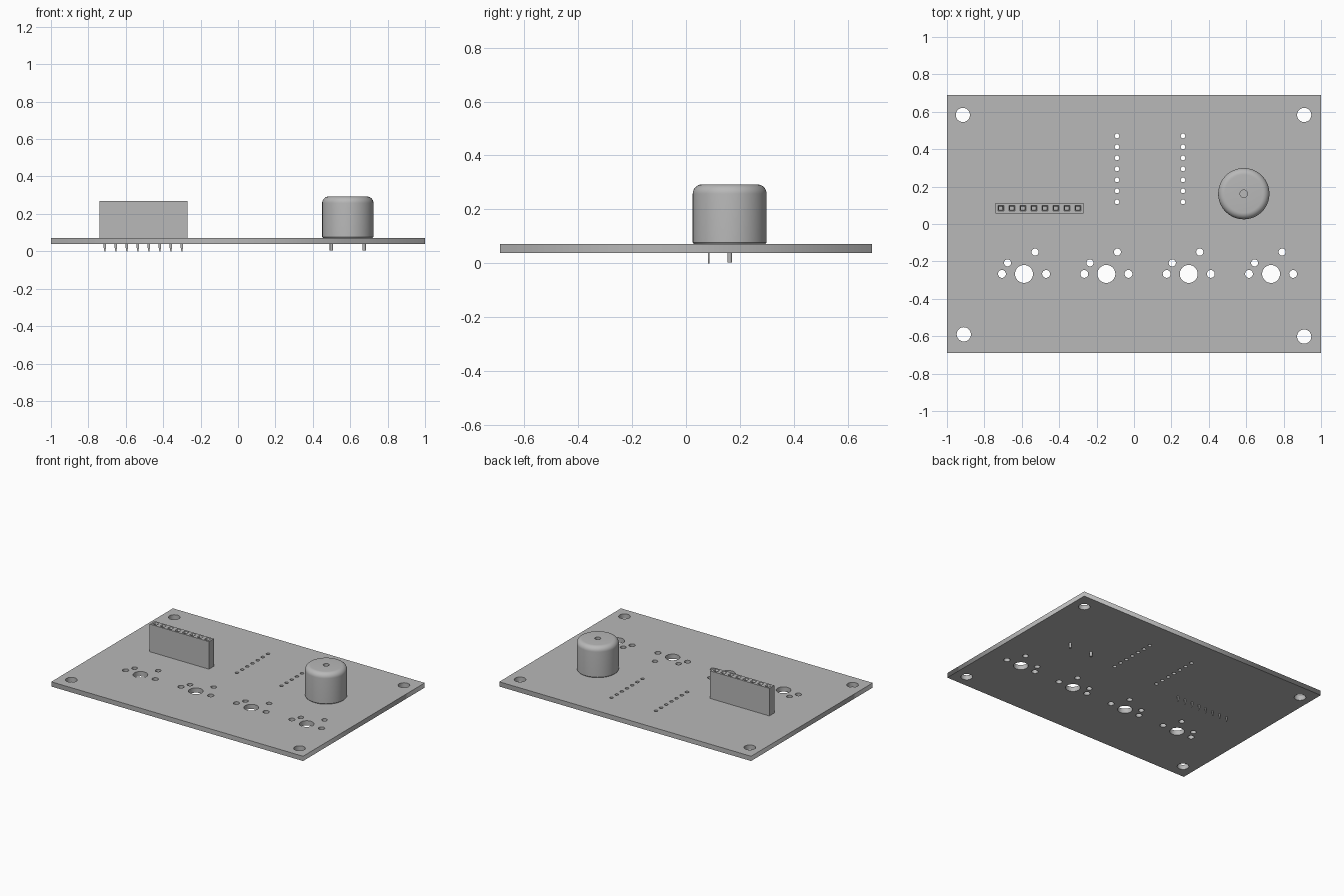
import bpy, bmesh, math
from mathutils import Vector

old = bpy.data.objects.get("Cube")
if old:
    bpy.data.objects.remove(old, do_unlink=True)

grey = bpy.data.materials.new("plain grey")
grey.use_nodes = True
colour = (0.48, 0.48, 0.48, 1)
grey.diffuse_color = colour
grey.node_tree.nodes["Principled BSDF"].inputs["Base Color"].default_value = colour

BOTTOM, TOP = 0.038, 0.072
PITCH = 0.0588


def finish(bm, name, smooth=False):
    bmesh.ops.remove_doubles(bm, verts=bm.verts, dist=1e-5)
    bmesh.ops.recalc_face_normals(bm, faces=bm.faces)
    mesh = bpy.data.meshes.new(name)
    bm.to_mesh(mesh)
    bm.free()
    mesh.materials.append(grey)
    obj = bpy.data.objects.new(name, mesh)
    bpy.context.collection.objects.link(obj)
    if smooth:
        bpy.ops.object.select_all(action='DESELECT')
        obj.select_set(True)
        bpy.context.view_layer.objects.active = obj
        bpy.ops.object.shade_smooth_by_angle(angle=math.radians(35))
    return obj


def add_box(bm, lo, hi):
    lo, hi = Vector(lo), Vector(hi)
    verts = bmesh.ops.create_cube(bm, size=1)["verts"]
    for v in verts:
        v.co = (lo + hi) / 2 + v.co * (hi - lo)
    return verts


# Drill positions: corner mounts, two pin rows, four switch footprints
holes = [(-0.915, 0.583, 0.038), (0.91, 0.583, 0.038),
         (-0.91, -0.59, 0.038), (0.91, -0.602, 0.038)]
for x in (-0.091, 0.262):
    holes += [(x, 0.118 + i * PITCH, 0.0125) for i in range(7)]
for i in range(4):
    x = -0.588 + i * 0.4403
    holes += [(x, -0.267, 0.048), (x - 0.118, -0.267, 0.021), (x + 0.118, -0.267, 0.021),
              (x - 0.088, -0.208, 0.019), (x + 0.059, -0.15, 0.019)]

# Circuit board: filled flat outline with the holes, given thickness
curve = bpy.data.curves.new("board_outline", 'CURVE')
curve.dimensions = '2D'
curve.fill_mode = 'BOTH'
curve.extrude = (TOP - BOTTOM) / 2


def add_loop(points):
    spline = curve.splines.new('POLY')
    spline.points.add(len(points) - 1)
    for p, (x, y) in zip(spline.points, points):
        p.co = (x, y, 0, 1)
    spline.use_cyclic_u = True


add_loop([(-1, -0.69), (1, -0.69), (1, 0.69), (-1, 0.69)])
for x, y, r in holes:
    angles = [math.tau * k / 32 for k in range(32)]
    add_loop([(x + r * math.cos(a), y + r * math.sin(a)) for a in angles])
outline = bpy.data.objects.new("board_outline", curve)
bpy.context.collection.objects.link(outline)
bpy.context.view_layer.update()
graph = bpy.context.evaluated_depsgraph_get()
bm = bmesh.new()
bm.from_mesh(outline.evaluated_get(graph).to_mesh())
bmesh.ops.translate(bm, verts=bm.verts, vec=(0, 0, (TOP + BOTTOM) / 2))
bpy.data.objects.remove(outline, do_unlink=True)
finish(bm, "circuit_board")

# Socket header: one block split into eight cells, each with a funnel socket
HX, HY = -0.506, 0.085
bm = bmesh.new()
add_box(bm, (HX - 4 * PITCH, HY - 0.028, TOP), (HX + 4 * PITCH, HY + 0.028, 0.27))
for i in range(-3, 4):
    bmesh.ops.bisect_plane(bm, geom=bm.verts[:] + bm.edges[:] + bm.faces[:],
                           plane_co=(HX + i * PITCH, 0, 0), plane_no=(1, 0, 0))
bm.normal_update()
cells = [f for f in bm.faces if f.normal.z > 0.9]
for thickness, depth in ((0.013, 0), (0.006, -0.012), (0.0005, -0.09)):
    bmesh.ops.inset_individual(bm, faces=cells, thickness=thickness, depth=depth,
                               use_even_offset=True)
finish(bm, "socket_header")

# Header pins: thin blades tapering to a tip below the board
bm = bmesh.new()
for i in range(8):
    x = HX + (i - 3.5) * PITCH
    add_box(bm, (x - 0.006, HY - 0.003, 0.018), (x + 0.006, HY + 0.003, TOP))
    for v in add_box(bm, (x - 0.006, HY - 0.003, 0), (x + 0.006, HY + 0.003, 0.018)):
        if v.co.z < 0.01:
            v.co.x = x + (v.co.x - x) * 0.35
finish(bm, "header_pins")

# Buzzer: turned can with a rounded shoulder and a small sound hole
BX, BY, R, FILLET, CAN_TOP = 0.587, 0.162, 0.137, 0.035, 0.293
profile = [(0, 0.268), (0.02, 0.268), (0.02, CAN_TOP)]
for k in range(9):
    a = math.pi / 2 * (1 - k / 8)
    profile.append((R - FILLET + FILLET * math.cos(a), CAN_TOP - FILLET + FILLET * math.sin(a)))
profile += [(R, TOP + 0.005), (R - 0.004, TOP), (0, TOP)]
bm = bmesh.new()
verts = [bm.verts.new((BX + r, BY, z)) for r, z in profile]
edges = [bm.edges.new(pair) for pair in zip(verts, verts[1:])]
bmesh.ops.spin(bm, geom=verts + edges, cent=(BX, BY, 0), axis=(0, 0, 1),
               angle=math.tau, steps=64, use_merge=True)
finish(bm, "buzzer_can", smooth=True)

# Buzzer legs
bm = bmesh.new()
for side in (-1, 1):
    leg = bmesh.ops.create_cone(bm, cap_ends=True, segments=20, radius1=0.009,
                                radius2=0.009, depth=TOP - 0.004)["verts"]
    bmesh.ops.translate(bm, verts=leg, vec=(BX + side * 0.0875, BY, (TOP + 0.004) / 2))
finish(bm, "buzzer_legs", smooth=True)
